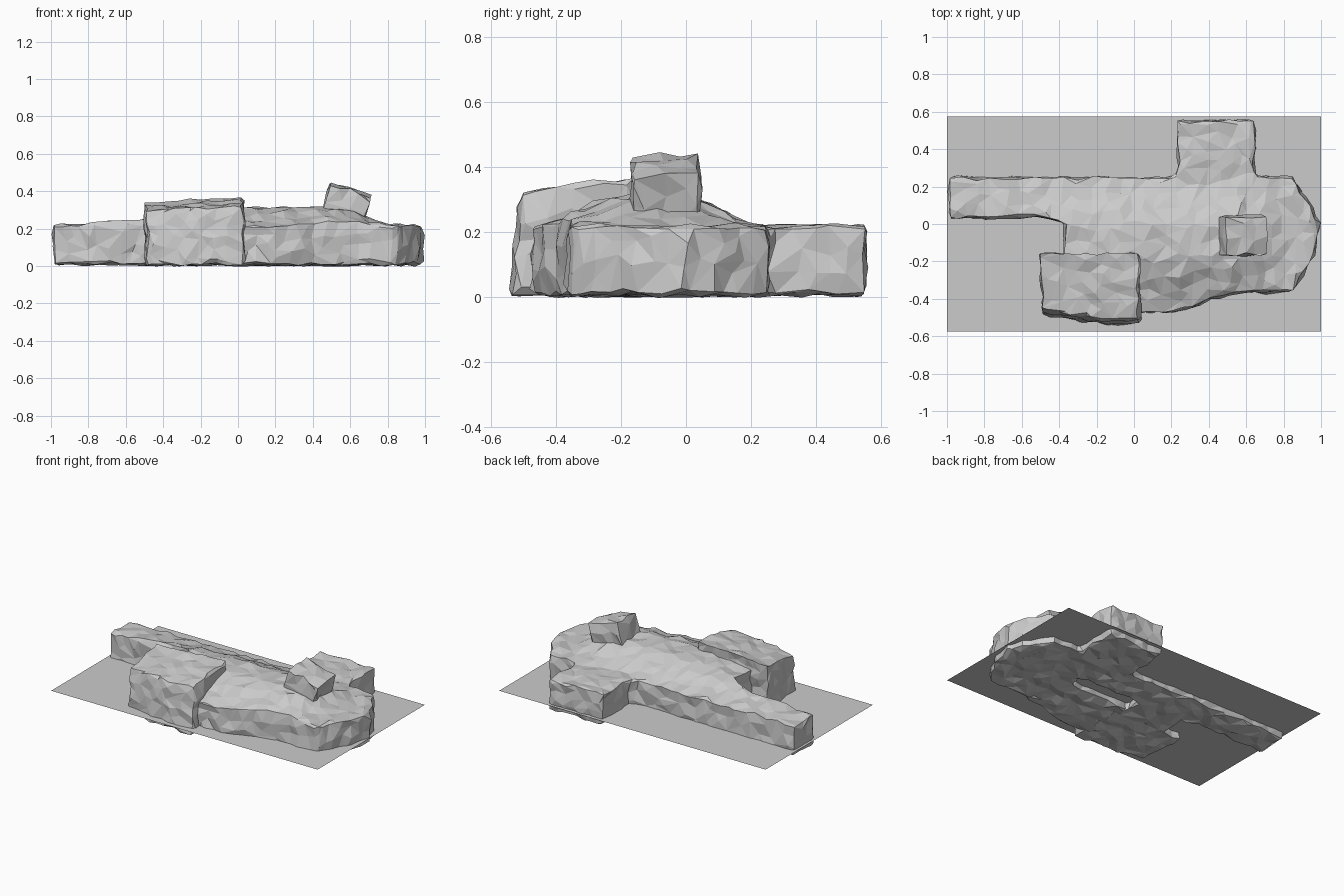
import bpy, bmesh
from mathutils import Vector, noise

if "Cube" in bpy.data.objects:
    bpy.data.objects.remove(bpy.data.objects["Cube"])


def prism(name, outline, axis, lo, hi):
    """Extrude a 2D outline along an axis ('z' or 'y')."""
    bm = bmesh.new()
    to3 = (lambda a, b: (a, b, lo)) if axis == 'z' else (lambda a, b: (a, lo, b))
    face = bm.faces.new([bm.verts.new(to3(a, b)) for a, b in outline])
    ext = bmesh.ops.extrude_face_region(bm, geom=[face])
    step = Vector((0, 0, hi - lo)) if axis == 'z' else Vector((0, hi - lo, 0))
    bmesh.ops.translate(bm, vec=step, verts=[v for v in ext['geom'] if isinstance(v, bmesh.types.BMVert)])
    bmesh.ops.recalc_face_normals(bm, faces=bm.faces)
    me = bpy.data.meshes.new(name)
    bm.to_mesh(me)
    bm.free()
    ob = bpy.data.objects.new(name, me)
    bpy.context.collection.objects.link(ob)
    return ob


def rockify(ob, tris, shape=None, amount=0.015, cutter=None):
    """Remesh finely, reshape, roughen, then reduce to chunky irregular facets."""
    if cutter:
        b = ob.modifiers.new("Hollow", 'BOOLEAN')
        b.operation, b.object, b.solver = 'DIFFERENCE', cutter, 'EXACT'
    r = ob.modifiers.new("Remesh", 'REMESH')
    r.mode, r.voxel_size = 'VOXEL', 0.016
    dg = bpy.context.evaluated_depsgraph_get()
    me = bpy.data.meshes.new_from_object(ob.evaluated_get(dg))
    ob.modifiers.clear()
    ob.data = me
    for v in me.vertices:
        p = v.co.copy()
        if shape:
            p = shape(p)
        p += noise.noise_vector(p * 13) * amount + noise.noise_vector(p * 5) * amount * 0.4
        p.z = max(p.z, 0.0)
        v.co = p
    me.polygons.foreach_set("use_smooth", [False] * len(me.polygons))
    me.calc_loop_triangles()
    d = ob.modifiers.new("Facets", 'DECIMATE')
    d.ratio = tris / len(me.loop_triangles)


def ramp(t):
    t = min(max(t, 0), 1)
    return t * t * (3 - 2 * t)


def mound(p):
    # swell the slab's top towards the middle
    k = min(max(p.z / 0.21, 0), 1) ** 6
    across = ramp((0.25 - p.y) / 0.28) * ramp((p.y + 0.48) / 0.32)
    along = min(max((p.x + 0.95) / 0.9, 0), 1) * ramp((0.85 - p.x) / 0.35)
    return Vector((p.x, p.y, p.z + k * 0.095 * across * along))


def tilt(p):
    # sloping top and leaning front face of the raised block
    top = 0.372 - 0.14 * (-0.16 - p.y) - 0.06 * (0.03 - p.x)
    f = p.z / 0.37
    lean = -0.035 * (1 - f) * ramp((-0.3 - p.y) / 0.2)
    return Vector((p.x, p.y + lean, 0.008 + f * (top - 0.008)))


# base slab: long arm, rear wing and rounded right end
slab = prism("rock_slab", [(-0.985, 0.03), (-0.5, 0.04), (-0.375, 0.01), (-0.375, -0.44), (0.02, -0.475),
                           (0.22, -0.465), (0.4, -0.41), (0.55, -0.365), (0.84, -0.365), (0.96, -0.17),
                           (0.99, -0.01), (0.95, 0.09), (0.845, 0.25), (0.645, 0.25), (0.645, 0.55),
                           (0.235, 0.55), (0.235, 0.245), (-0.985, 0.25)], 'z', 0.008, 0.217)
hollow = prism("hollow_cutter", [(-0.02, -0.09), (0.44, -0.09), (0.44, 0.02), (-0.02, 0.02)], 'z', -0.1, 0.18)
hollow.hide_render = True
rockify(slab, 1700, mound, cutter=hollow)
bpy.data.objects.remove(hollow)

# raised block at the front
block = prism("raised_block", [(-0.5, -0.16), (-0.49, -0.46), (-0.15, -0.51), (0.03, -0.505), (0.03, -0.16)],
              'z', 0.0, 0.37)
rockify(block, 480, tilt)

# small tilted boulder on top
boulder = prism("tilted_boulder", [(0.43, 0.22), (0.65, 0.2), (0.715, 0.375), (0.6, 0.415), (0.49, 0.44)],
                'y', -0.168, 0.04)
rockify(boulder, 110)

# flat sheet cutting through the rocks near the bottom
bm = bmesh.new()
bm.faces.new([bm.verts.new((x, y, 0.05)) for x, y in ((-1, -0.575), (1, -0.575), (1, 0.575), (-1, 0.575))])
me = bpy.data.meshes.new("water_sheet")
bm.to_mesh(me)
bm.free()
bpy.context.collection.objects.link(bpy.data.objects.new("water_sheet", me))
